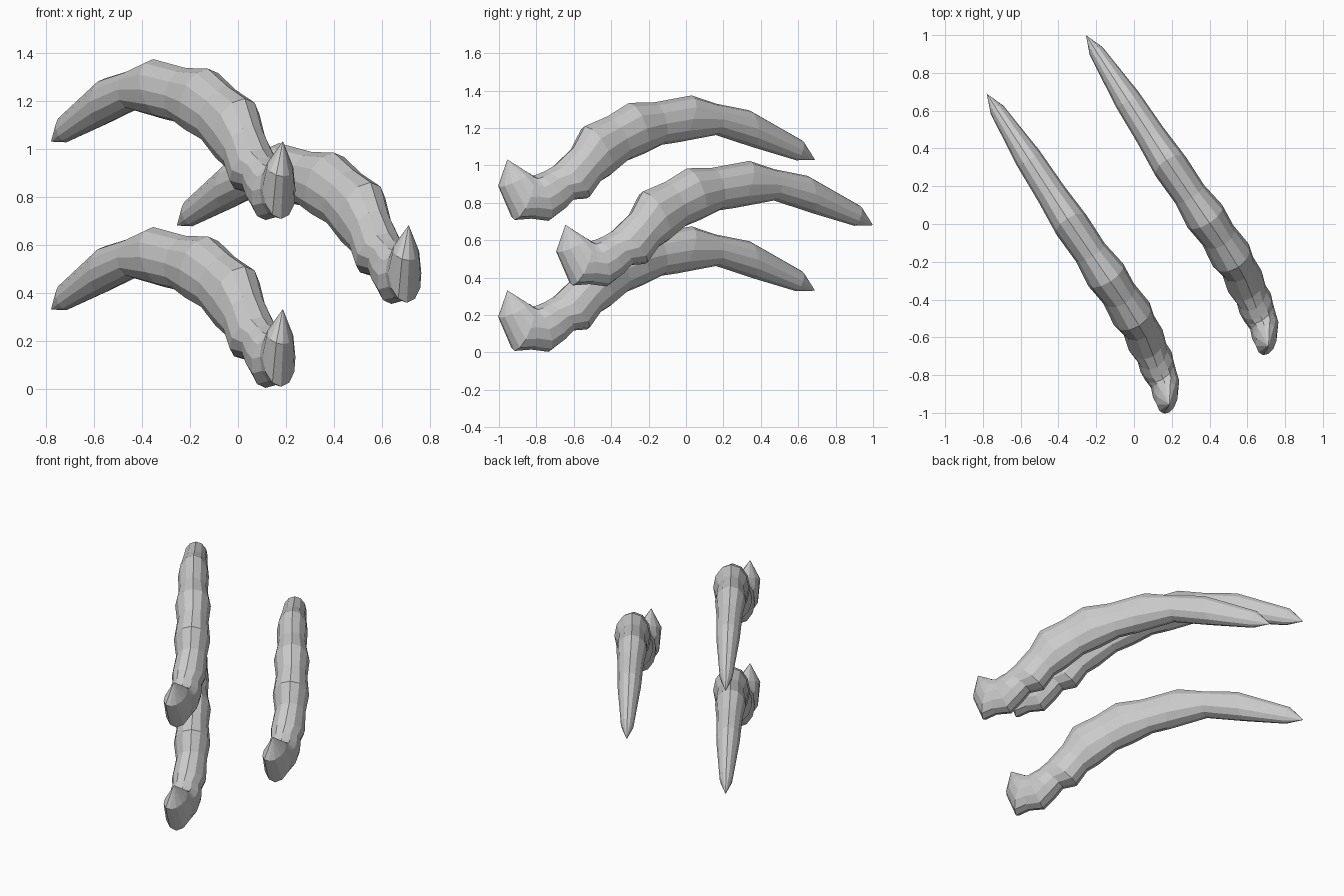
import bpy, bmesh
from math import cos, sin, pi
from mathutils import Vector

if "Cube" in bpy.data.objects:
    bpy.data.objects.remove(bpy.data.objects["Cube"])

SIDES = 12
# ring: outer (y, z), inner (y, z), sideways radius
RINGS = [
    (.62, .434, .59, .327, .04),
    (.34, .594, .36, .396, .072),
    (.16, .63, .16, .462, .08),
    (.03, .674, -.045, .423, .095),
    (-.17, .637, -.13, .41, .09),
    (-.305, .634, -.23, .36, .11),
    (-.42, .562, -.315, .325, .097),
    (-.54, .51, -.41, .245, .112),
    (-.60, .396, -.47, .208, .095),
    (-.70, .30, -.53, .123, .105),
    (-.757, .268, -.605, .117, .09),
    (-.80, .25, -.66, .06, .098),
    (-.82, .245, -.735, .003, .09),
    (-.825, .25, -.826, .015, .08),
    (-.83, .255, -.917, .008, .083),
    (-.845, .262, -.997, .185, .065),
]
TIPS = [(.69, .33), (-.955, .332)]
# plan-view path, (y, x)
PLAN = [(.69, -.78), (0, -.335), (-.45, -.025), (-.62, .075),
        (-.75, .12), (-.83, .16), (-.95, .187), (-1.1, .19)]


def on_path(y, z):
    for (y0, x0), (y1, x1) in zip(PLAN, PLAN[1:]):
        if y >= y1:
            return Vector((x0 + (x1 - x0) * (y - y0) / (y1 - y0), y, z))


# Segmented curved body, lofted through elliptical rings
side = Vector((.84, .54, 0))
bm = bmesh.new()
loops = []
for oy, oz, iy, iz, r in RINGS:
    o, i = on_path(oy, oz), on_path(iy, iz)
    c, h = (o + i) / 2, (o - i) / 2
    loops.append([bm.verts.new(c + h * cos(2 * pi * k / SIDES) + side * r * sin(2 * pi * k / SIDES))
                  for k in range(SIDES)])
for a, b in zip(loops, loops[1:]):
    for k in range(SIDES):
        n = (k + 1) % SIDES
        bm.faces.new((a[k], a[n], b[n], b[k]))
# Pointed ends
for tip, loop in zip(TIPS, (loops[0], loops[-1])):
    v = bm.verts.new(on_path(*tip))
    for k in range(SIDES):
        bm.faces.new((loop[k], loop[(k + 1) % SIDES], v))
bmesh.ops.recalc_face_normals(bm, faces=bm.faces)
mesh = bpy.data.meshes.new("curled_horn")
bm.to_mesh(mesh)
bm.free()

# Three identical copies
for name, loc in (("lower_horn", (0, 0, 0)), ("upper_horn", (0, 0, .70)),
                  ("side_horn", (.525, .31, .35))):
    ob = bpy.data.objects.new(name, mesh)
    ob.location = loc
    bpy.context.collection.objects.link(ob)
